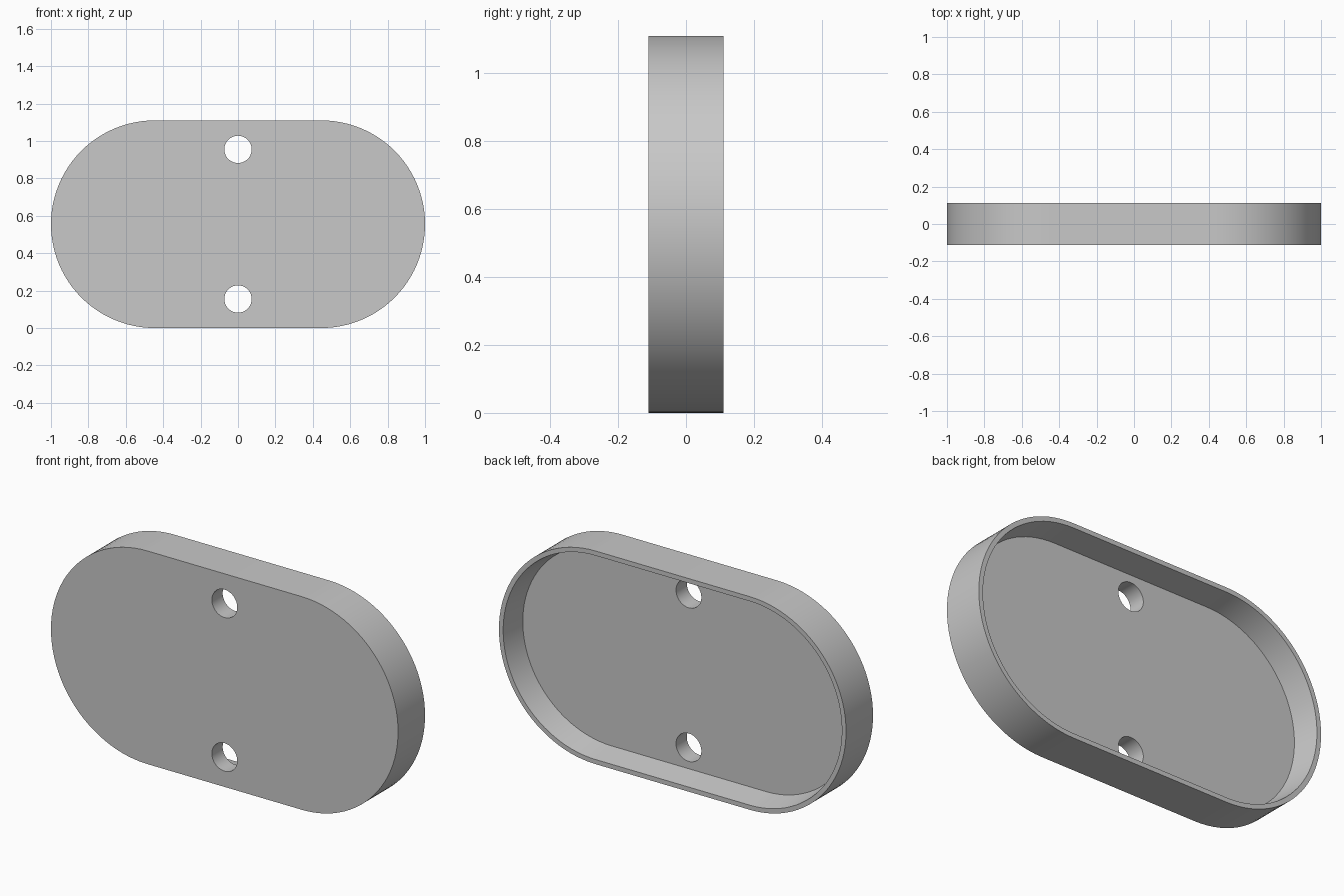
import bpy, bmesh, math

cube = bpy.data.objects.get("Cube")
if cube:
    bpy.data.objects.remove(cube, do_unlink=True)

RADIUS, STRAIGHT = 0.555, 0.445   # end radius and half length of the straight sides
HALF_DEPTH = 0.111
FLOOR_Y = -0.022                  # inside face of the front plate
RIM_WALL, BASE_WALL = 0.024, 0.044
SEGMENTS = 48

grey = bpy.data.materials.new("plain_grey")
grey.use_nodes = True
grey.diffuse_color = (0.58, 0.58, 0.58, 1)
grey.node_tree.nodes["Principled BSDF"].inputs["Base Color"].default_value = (0.58, 0.58, 0.58, 1)


def stadium(bm, inset, y):
    """Ring of vertices with straight sides and round ends."""
    ring = []
    r = RADIUS - inset
    for side in (1, -1):
        for i in range(SEGMENTS + 1):
            a = math.pi * (i / SEGMENTS - 0.5)
            ring.append(bm.verts.new((side * (STRAIGHT + r * math.cos(a)), y,
                                      RADIUS + side * r * math.sin(a))))
    return ring


# Shallow tray: front plate, outer wall, rim, tapered inner wall, floor
bm = bmesh.new()
rings = [stadium(bm, 0, -HALF_DEPTH), stadium(bm, 0, HALF_DEPTH),
         stadium(bm, RIM_WALL, HALF_DEPTH), stadium(bm, BASE_WALL, FLOOR_Y)]
n = len(rings[0])
for a, b in zip(rings, rings[1:]):
    for i in range(n):
        j = (i + 1) % n
        bm.faces.new((a[i], a[j], b[j], b[i]))
bm.faces.new(rings[0])
bm.faces.new(rings[-1])
bmesh.ops.recalc_face_normals(bm, faces=bm.faces)
mesh = bpy.data.meshes.new("cover_tray")
bm.to_mesh(mesh)
bm.free()
mesh.materials.append(grey)
tray = bpy.data.objects.new("cover_tray", mesh)
bpy.context.collection.objects.link(tray)

# Two screw holes through the front plate
for z in (RADIUS - 0.4, RADIUS + 0.4):
    bpy.ops.mesh.primitive_cylinder_add(vertices=48, radius=0.073, depth=0.2,
                                        location=(0, -HALF_DEPTH, z),
                                        rotation=(math.pi / 2, 0, 0))
    cutter = bpy.context.object
    cutter.name = "hole_cutter"
    cutter.hide_render = True
    cutter.data.materials.append(grey)
    bpy.ops.object.select_all(action='DESELECT')
    tray.select_set(True)
    bpy.context.view_layer.objects.active = tray
    cut = tray.modifiers.new("screw_hole", 'BOOLEAN')
    cut.operation = 'DIFFERENCE'
    cut.solver = 'EXACT'
    cut.object = cutter
    bpy.ops.object.modifier_apply(modifier=cut.name)
    bpy.data.objects.remove(cutter, do_unlink=True)

bpy.ops.object.shade_smooth_by_angle(angle=math.radians(30))
